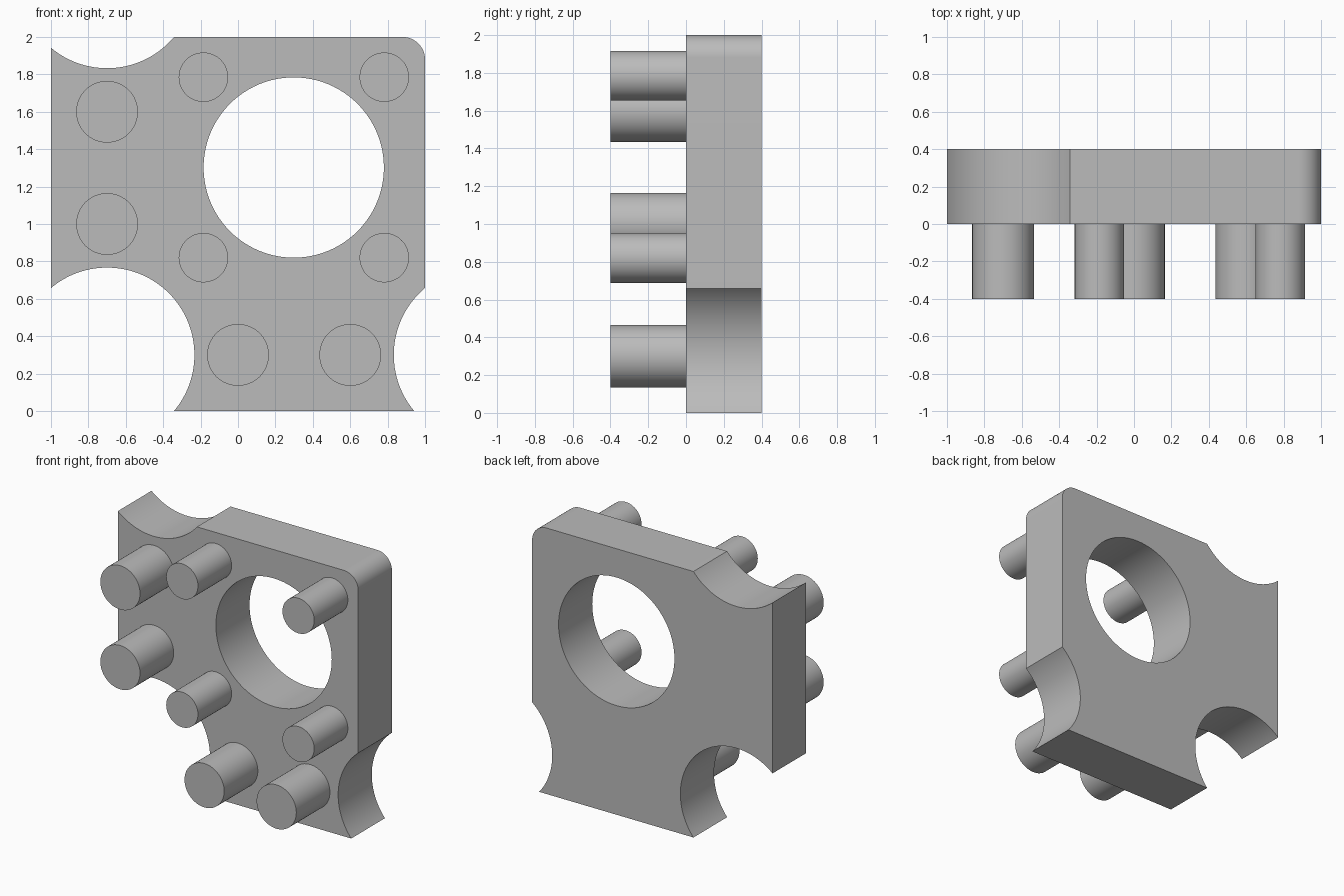
import bpy, bmesh
from math import sin, cos, pi, radians, acos, asin
from mathutils import Vector

cube = bpy.data.objects.get("Cube")
if cube:
    bpy.data.objects.remove(cube, do_unlink=True)

grey = bpy.data.materials.new("grey")
grey.use_nodes = True
COLOUR = (0.5, 0.5, 0.5, 1)
grey.diffuse_color = COLOUR
grey.node_tree.nodes["Principled BSDF"].inputs["Base Color"].default_value = COLOUR

THICK = 0.4      # plate depth, and peg length
BITE = 0.467     # radius of the edge cut-outs
CORNER = 0.12    # radius of the rounded corner


def finish(bm, name):
    """Turn a bmesh into a smooth-shaded grey object with sharp rims."""
    bmesh.ops.recalc_face_normals(bm, faces=bm.faces)
    mesh = bpy.data.meshes.new(name)
    bm.to_mesh(mesh)
    bm.free()
    mesh.materials.append(grey)
    obj = bpy.data.objects.new(name, mesh)
    bpy.context.collection.objects.link(obj)
    bpy.ops.object.select_all(action="DESELECT")
    obj.select_set(True)
    bpy.context.view_layer.objects.active = obj
    bpy.ops.object.shade_smooth_by_angle(angle=radians(30))
    return obj


def arc(x, z, r, start, end, steps):
    """Points along an arc in the front plane, angles in radians."""
    angles = [start + (end - start) * i / steps for i in range(steps + 1)]
    return [Vector((x + r * cos(a), 0, z + r * sin(a))) for a in angles]


def loop_edges(bm, points):
    verts = [bm.verts.new(p) for p in points]
    return [bm.edges.new((v, verts[i - 1])) for i, v in enumerate(verts)]


# Plate outline, counter-clockwise from the lower edge
wide, narrow = acos(-0.3 / BITE), asin(0.3 / BITE)
outline = (
    arc(1.3, 0.3, BITE, pi + narrow, wide, 40)
    + arc(1 - CORNER, 2 - CORNER, CORNER, 0, pi / 2, 16)
    + arc(-0.7, 2.3, BITE, -narrow, -wide, 40)
    + arc(-0.7, 0.3, BITE, wide, -narrow, 64)
)
hole = arc(0.298, 1.302, 0.482, 0, 2 * pi, 96)[:-1]

# Plate with its large round opening
bm = bmesh.new()
edges = loop_edges(bm, outline) + loop_edges(bm, hole)
bmesh.ops.triangle_fill(bm, edges=edges, use_beauty=True, use_dissolve=False)
ext = bmesh.ops.extrude_face_region(bm, geom=bm.faces[:], use_keep_orig=True)
back = [g for g in ext["geom"] if isinstance(g, bmesh.types.BMVert)]
bmesh.ops.translate(bm, vec=(0, THICK, 0), verts=back)
finish(bm, "plate")


# Round pegs on the front face
def peg(name, x, z, r):
    bm = bmesh.new()
    disc = [bm.verts.new(p) for p in arc(x, z, r, 0, 2 * pi, 64)[:-1]]
    face = bm.faces.new(disc)
    ext = bmesh.ops.extrude_face_region(bm, geom=[face], use_keep_orig=True)
    tip = [g for g in ext["geom"] if isinstance(g, bmesh.types.BMVert)]
    bmesh.ops.translate(bm, vec=(0, -THICK, 0), verts=tip)
    finish(bm, name)


for i, (x, z) in enumerate([(-0.7, 1.6), (-0.7, 1.0), (0, 0.3), (0.6, 0.3)]):
    peg(f"large_peg_{i + 1}", x, z, 0.165)
for side, x in (("right", -0.185), ("left", 0.782)):
    for level, z in (("lower", 0.82), ("upper", 1.785)):
        peg(f"small_peg_{level}_{side}", x, z, 0.132)
